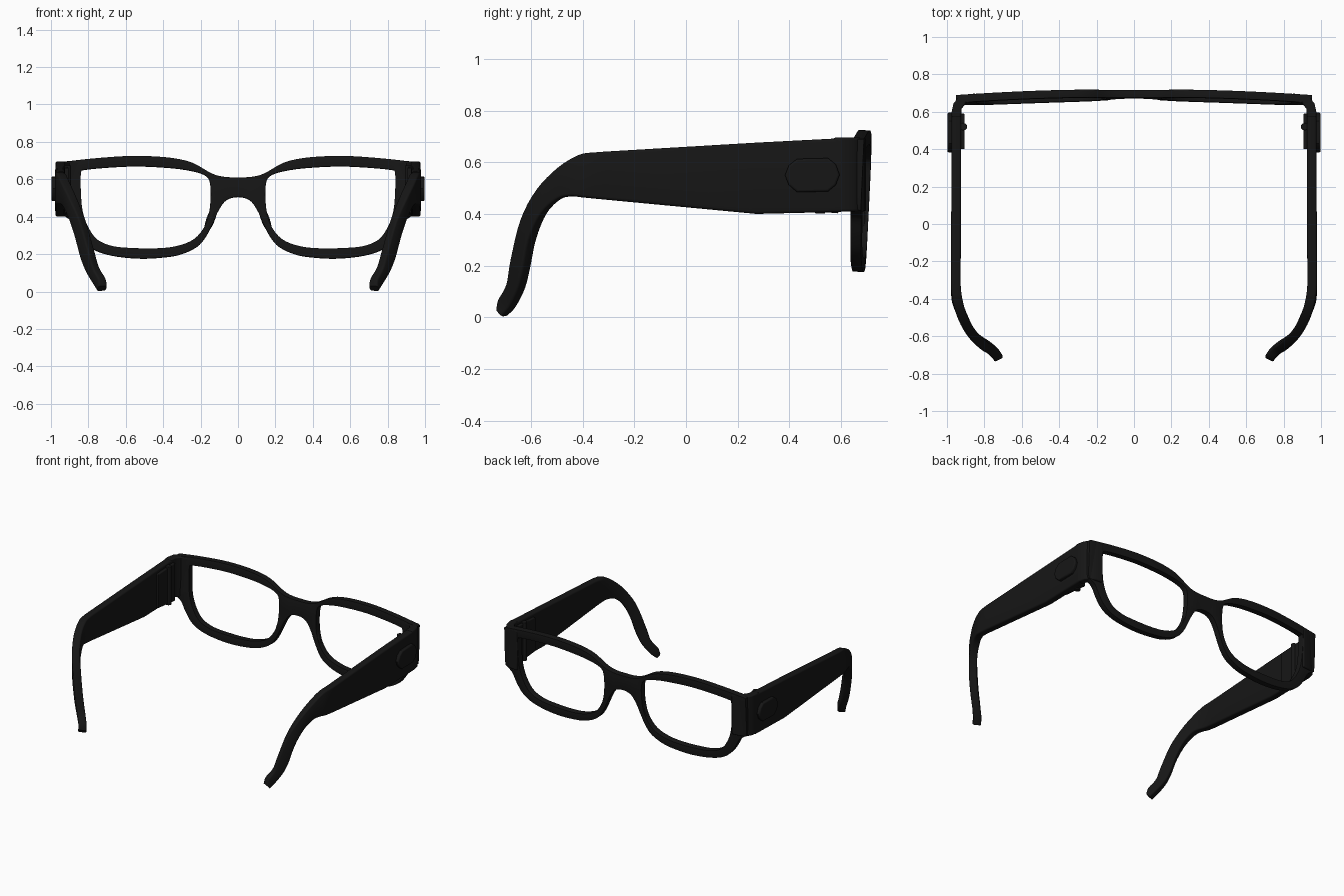
import bpy, bmesh, math
from mathutils import Vector

if "Cube" in bpy.data.objects:
    bpy.data.objects.remove(bpy.data.objects["Cube"])

black = bpy.data.materials.new("black_plastic")
black.diffuse_color = (0.008, 0.008, 0.008, 1)
black.use_nodes = True
black.node_tree.nodes["Principled BSDF"].inputs["Base Color"].default_value = black.diffuse_color


def finish(name, bm, mirror=True, bevel=0.0, thick=0.0, smooth=35):
    bmesh.ops.recalc_face_normals(bm, faces=bm.faces)
    me = bpy.data.meshes.new(name)
    bm.to_mesh(me)
    bm.free()
    ob = bpy.data.objects.new(name, me)
    bpy.context.collection.objects.link(ob)
    me.materials.append(black)
    bpy.ops.object.select_all(action='DESELECT')
    ob.select_set(True)
    bpy.context.view_layer.objects.active = ob
    bpy.ops.object.shade_smooth_by_angle(angle=math.radians(smooth))
    if thick:
        m = ob.modifiers.new("Thickness", 'SOLIDIFY')
        m.thickness, m.offset = thick, 0
    if bevel:
        m = ob.modifiers.new("Bevel", 'BEVEL')
        m.width, m.segments, m.limit_method = bevel, 3, 'ANGLE'
        m.angle_limit = math.radians(50)
    if mirror:
        m = ob.modifiers.new("Mirror", 'MIRROR')
        m.use_mirror_merge = False
    return ob


def spline(pts, steps, closed):
    """Catmull-Rom through points of any dimension."""
    P = [Vector(p) for p in pts]
    n, out = len(P), []
    get = (lambda i: P[i % n]) if closed else (lambda i: P[max(0, min(n - 1, i))])
    for i in range(n if closed else n - 1):
        a, b, c, d = (get(i + k) for k in (-1, 0, 1, 2))
        for s in range(steps):
            t = s / steps
            out.append(0.5 * (2 * b + (c - a) * t + (2 * a - 5 * b + 4 * c - d) * t * t
                              + (3 * b - a - 3 * c + d) * t ** 3))
    return out if closed else out + [P[-1]]


def prism(name, pts, lo, hi, place, bevel):
    """Extrude a 2D outline between lo and hi; place maps (u, v, w) to xyz."""
    bm = bmesh.new()
    rows = [[bm.verts.new(place(u, v, w)) for u, v in pts] for w in (lo, hi)]
    n = len(pts)
    bm.faces.new(rows[0])
    bm.faces.new(rows[1])
    for i in range(n):
        j = (i + 1) % n
        bm.faces.new((rows[0][i], rows[0][j], rows[1][j], rows[1][i]))
    return finish(name, bm, bevel=bevel)


# Front frame: one outline with two lens openings, curved and tilted
half = [(0.07, 0.612), (0.14, 0.63), (0.25, 0.69), (0.385, 0.717), (0.57, 0.724),
        (0.76, 0.712), (0.90, 0.697), (0.945, 0.69), (0.95, 0.66), (0.95, 0.44),
        (0.935, 0.41), (0.895, 0.38), (0.86, 0.315), (0.81, 0.25), (0.74, 0.21),
        (0.64, 0.186), (0.52, 0.176), (0.41, 0.181), (0.31, 0.197), (0.22, 0.238),
        (0.17, 0.295), (0.133, 0.37), (0.10, 0.44), (0.06, 0.49)]
outer = [(0, 0.61)] + half + [(0, 0.505)] + [(-x, z) for x, z in reversed(half)]
lens = [(0.149, 0.575), (0.18, 0.623), (0.28, 0.65), (0.40, 0.663), (0.55, 0.669),
        (0.70, 0.662), (0.82, 0.65), (0.84, 0.635), (0.842, 0.55), (0.832, 0.43),
        (0.80, 0.34), (0.75, 0.275), (0.67, 0.242), (0.57, 0.232), (0.44, 0.23),
        (0.33, 0.242), (0.235, 0.28), (0.175, 0.355), (0.15, 0.45)]


def frame_y(x, z):
    return 0.70 - 0.025 * (x / 0.85) ** 2 - 0.024 * (0.70 - z) / 0.53


bm = bmesh.new()
edges = []
for loop in (outer, lens, [(-x, z) for x, z in lens]):
    vs = [bm.verts.new((p[0], frame_y(*p), p[1])) for p in spline(loop, 4, True)]
    edges += [bm.edges.new((vs[i], vs[(i + 1) % len(vs)])) for i in range(len(vs))]
bmesh.ops.triangle_fill(bm, edges=edges, use_beauty=True, normal=(0, 1, 0))
finish("front_frame", bm, mirror=False, bevel=0.012, thick=0.042)

# Wrap-around corners joining the frame to the temples
corner = [(0.845, 0.698), (0.90, 0.692), (0.94, 0.675), (0.965, 0.645), (0.975, 0.60),
          (0.975, 0.57), (0.925, 0.57), (0.922, 0.615), (0.90, 0.645), (0.845, 0.655)]
prism("end_piece", corner, 0.41, 0.695, lambda u, v, w: (u, v, w), 0.008)

# Temples: (top x, y, z, bottom x, y, z) at each station, lofted to the ear tip
stations = [(0.95, 0.60, 0.693, 0.95, 0.60, 0.408),
            (0.95, 0.273, 0.676, 0.95, 0.273, 0.40),
            (0.953, -0.30, 0.642, 0.953, -0.33, 0.457),
            (0.951, -0.35, 0.638, 0.950, -0.40, 0.464),
            (0.942, -0.41, 0.628, 0.938, -0.443, 0.468),
            (0.92, -0.49, 0.58, 0.917, -0.49, 0.457),
            (0.88, -0.568, 0.496, 0.89, -0.55, 0.40),
            (0.83, -0.626, 0.38, 0.86, -0.595, 0.30),
            (0.785, -0.665, 0.225, 0.83, -0.618, 0.186),
            (0.757, -0.682, 0.128, 0.80, -0.637, 0.11),
            (0.726, -0.715, 0.07, 0.757, -0.67, 0.04),
            (0.722, -0.726, 0.03, 0.733, -0.703, 0.004)]
path = [Vector(s) for s in stations[:2]] + spline(stations[2:], 4, False)
mids = [(Vector(p[:3]) + Vector(p[3:])) / 2 for p in path]
bm = bmesh.new()
rings = []
T, R = 0.026, 0.011
for i, p in enumerate(path):
    top, bot = Vector(p[:3]), Vector(p[3:])
    tangent = mids[min(i + 1, len(mids) - 1)] - mids[max(i - 1, 0)]
    up = (top - bot).normalized()
    side = up.cross(tangent).normalized()
    h = (top - bot).length / 2
    ring = []
    for q, (sx, sy) in enumerate(((1, 1), (-1, 1), (-1, -1), (1, -1))):
        for k in range(4):
            a = math.radians(q * 90 + k * 30)
            ring.append(bm.verts.new(mids[i] + side * (sx * (T - R) + R * math.cos(a))
                                     + up * (sy * (h - R) + R * math.sin(a))))
    rings.append(ring)
for a, b in zip(rings, rings[1:]):
    for k in range(16):
        j = (k + 1) % 16
        bm.faces.new((a[k], a[j], b[j], b[k]))
bm.faces.new(rings[0])
bm.faces.new(rings[-1])
finish("temple", bm)

# Pill-shaped badge plate on the outside of each temple
pill = [(0.383, 0.55), (0.398, 0.588), (0.43, 0.613), (0.55, 0.616), (0.58, 0.592),
        (0.595, 0.552), (0.58, 0.512), (0.55, 0.487), (0.43, 0.484), (0.398, 0.512)]
prism("side_plate", pill, 0.95, 0.998, lambda u, v, w: (w, u, v), 0.008)

# Hinge leaf and barrel on the inside of each temple
leaf = [(0.40, 0.42), (0.59, 0.402), (0.59, 0.67), (0.40, 0.66)]
prism("hinge_leaf", leaf, 0.906, 0.94, lambda u, v, w: (w, u, v), 0.005)
barrel = [(0.912 + 0.02 * math.cos(k * math.pi / 8), 0.52 + 0.02 * math.sin(k * math.pi / 8))
          for k in range(16)]
prism("hinge_barrel", barrel, 0.402, 0.675, lambda u, v, w: (u, v, w), 0.003)

# Nose pads behind the bridge
bm = bmesh.new()
bmesh.ops.create_uvsphere(bm, u_segments=20, v_segments=12, radius=1)
for v in bm.verts:
    x, y, z = v.co
    v.co = (0.145 + 0.024 * x - 0.025 * z, 0.68 + 0.019 * y, 0.39 + 0.075 * z)
finish("nose_pad", bm, smooth=60)
